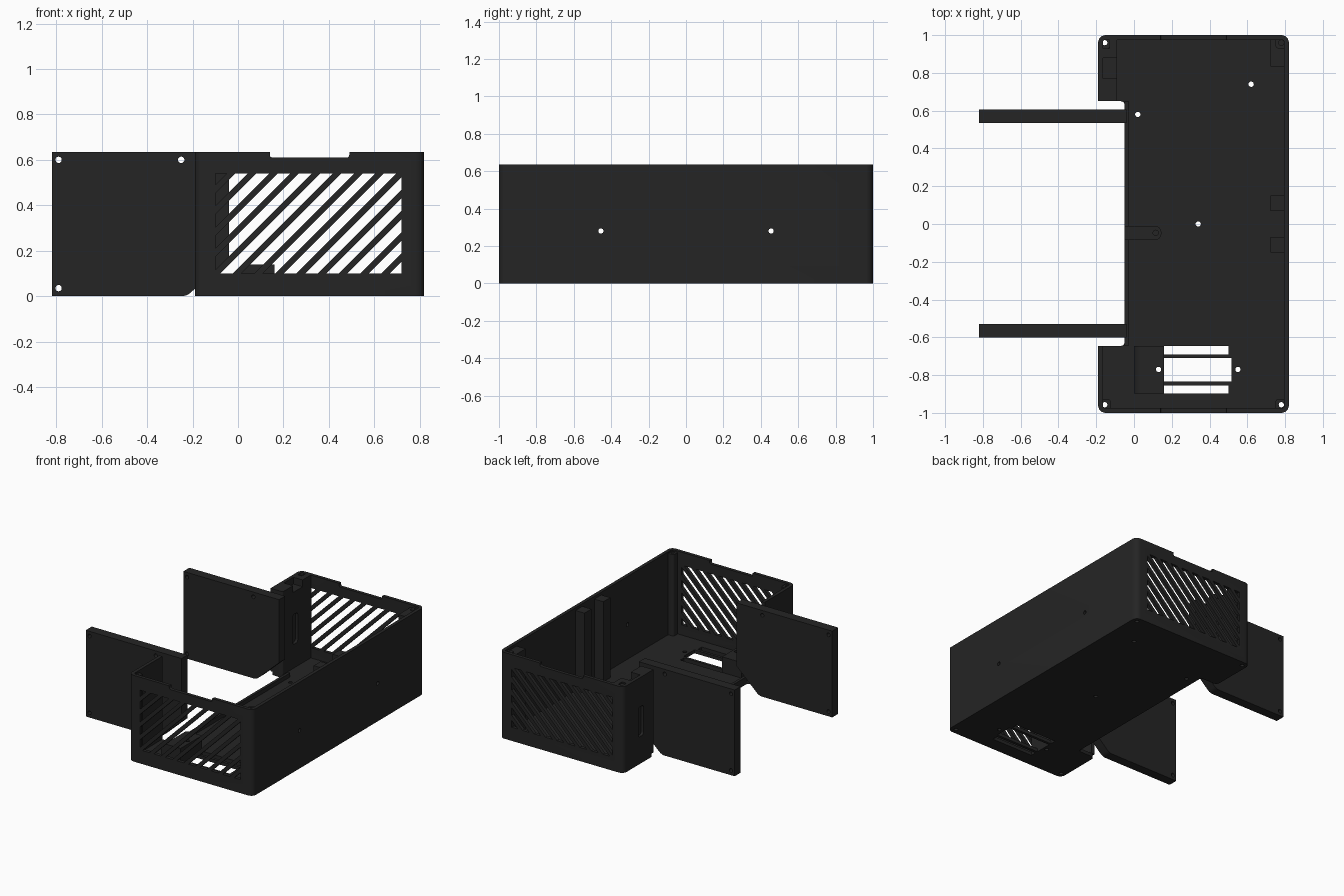
import bpy, bmesh, math
from mathutils import Vector

if "Cube" in bpy.data.objects:
    bpy.data.objects.remove(bpy.data.objects["Cube"])

mat = bpy.data.materials.new("charcoal_plastic")
mat.diffuse_color = (0.018, 0.018, 0.018, 1)
mat.use_nodes = True
mat.node_tree.nodes["Principled BSDF"].inputs["Base Color"].default_value = mat.diffuse_color

AXES = {'x': lambda a, b, c: (c, a, b),
        'y': lambda a, b, c: (a, c, b),
        'z': lambda a, b, c: (a, b, c)}


def prism(name, polys, axis, lo, hi):
    """Extrude one or more 2D polygons along an axis."""
    bm = bmesh.new()
    place = AXES[axis]
    for pts in polys:
        n = len(pts)
        low = [bm.verts.new(place(p[0], p[1], lo)) for p in pts]
        top = [bm.verts.new(place(p[0], p[1], hi)) for p in pts]
        bm.faces.new(low)
        bm.faces.new(top[::-1])
        for i in range(n):
            bm.faces.new((low[i], top[i], top[(i + 1) % n], low[(i + 1) % n]))
    bmesh.ops.recalc_face_normals(bm, faces=bm.faces)
    me = bpy.data.meshes.new(name)
    bm.to_mesh(me)
    bm.free()
    me.materials.append(mat)
    ob = bpy.data.objects.new(name, me)
    bpy.context.collection.objects.link(ob)
    return ob


def rounded(corners, seg=6):
    """Fillet the corners of a polygon given as (u, v, radius)."""
    out = []
    for i, (x, y, r) in enumerate(corners):
        p = Vector((x, y))
        if r == 0:
            out.append(p)
            continue
        a = (Vector(corners[i - 1][:2]) - p).normalized()
        b = (Vector(corners[(i + 1) % len(corners)][:2]) - p).normalized()
        half = a.angle(b) / 2
        centre = p + (a + b).normalized() * (r / math.sin(half))
        s = p + a * (r / math.tan(half)) - centre
        e = p + b * (r / math.tan(half)) - centre
        ang = s.angle_signed(e)      # clockwise positive
        for k in range(seg + 1):
            t = -ang * k / seg
            c, d = math.cos(t), math.sin(t)
            out.append(centre + Vector((s.x * c - s.y * d, s.x * d + s.y * c)))
    return out


def rect(u0, u1, v0, v1, r=0):
    return rounded([(u0, v0, r), (u1, v0, r), (u1, v1, r), (u0, v1, r)])


def circle(u, v, r=0.014, n=20):
    return [(u + r * math.cos(2 * math.pi * i / n), v + r * math.sin(2 * math.pi * i / n))
            for i in range(n)]


def cut(ob, polys, axis, lo, hi):
    """Subtract prisms from a part and discard the cutter."""
    cutter = prism("cutter", polys, axis, lo, hi)
    cutter.hide_render = True
    m = ob.modifiers.new("cut", 'BOOLEAN')
    m.operation, m.solver, m.object = 'DIFFERENCE', 'EXACT', cutter
    bpy.context.view_layer.objects.active = ob
    bpy.ops.object.modifier_apply(modifier=m.name)
    bpy.data.objects.remove(cutter)


def clip(pts, axis, limit, sign):
    """Keep the part of a polygon where sign * (coord - limit) >= 0."""
    out = []
    for i, p in enumerate(pts):
        q = pts[(i + 1) % len(pts)]
        dp, dq = sign * (p[axis] - limit), sign * (q[axis] - limit)
        if dp >= 0:
            out.append(p)
        if dp * dq < 0:
            t = dp / (dp - dq)
            out.append((p[0] + (q[0] - p[0]) * t, p[1] + (q[1] - p[1]) * t))
    return out


L, R, H, T, FL = -0.19, 0.82, 0.635, 0.025, 0.025
CORNERS = [(-0.155, -0.957), (0.78, -0.957), (-0.155, 0.96), (0.78, 0.96)]

# Floor with the recessed left side, vent opening and screw holes
floor = prism("floor", [rounded([
    (L, -1, .04), (R, -1, .04), (R, 1, .04), (L, 1, .04), (L, .65, .03), (-.05, .65, .02),
    (-.05, -.645, .02), (L, -.645, .03)])], 'z', 0, FL)
cut(floor, [rect(.16, .50, -.69, -.647), rect(.16, .515, -.833, -.71),
            rect(.16, .50, -.897, -.854)], 'z', -.1, .1)
cut(floor, [circle(x, y) for x, y in CORNERS + [(.02, .58), (.62, .74), (.34, 0),
                                               (.13, -.77), (.55, -.77)]], 'z', -.1, .1)

# Outer wall wrapping around front, right and back
wall = prism("outer_wall", [rounded([
    (L, -.645, 0), (L, -1, .04), (R, -1, .04), (R, 1, .04), (L, 1, .04), (L, .65, 0),
    (L + T, .65, 0), (L + T, 1 - T, .015), (R - T, 1 - T, .015), (R - T, -1 + T, .015),
    (L + T, -1 + T, .015), (L + T, -.645, 0)])], 'z', FL, H)

# Diagonal vent slots through front and back
slots = []
for i in range(-6, 10):
    s = -.085 + i * .0935
    p = [(s, 0), (s + .056, 0), (s + .756, .7), (s + .7, .7)]
    for axis, limit, sign in ((0, -.1, 1), (0, .72, -1), (1, .1, 1), (1, .54, -1)):
        p = clip(p, axis, limit, sign) if p else p
    if len(p) > 2:
        slots.append(p)
cut(wall, slots, 'y', -1.1, 1.1)

# Finger notches on the rims and holes in the right wall
cut(wall, [rounded([(.14, .7, 0), (.14, .61, .012), (.49, .61, .012), (.49, .7, 0)])],
    'y', -1.1, 1.1)
cut(wall, [circle(-.455, .28), circle(.455, .28)], 'x', .7, .9)

# Corner screw bosses
for x, y in CORNERS:
    sx, sy = (1 if x > 0 else -1), (1 if y > 0 else -1)
    x0, y0 = (R if sx > 0 else L) - sx * .015, sy * .985
    x1, y1 = x - sx * .03, y - sy * .03
    boss = prism("corner_boss", [rect(min(x0, x1), max(x0, x1), min(y0, y1), max(y0, y1), .012)],
                 'z', FL, H - .01)
    cut(boss, [circle(x, y)], 'z', -.1, .8)

# Latch tower at the back left, with stepped top and slot recesses
tower = prism("latch_tower", [rounded([
    (L, .65, .03), (-.09, .65, .01), (-.09, .985, 0), (-.13, .985, 0), (-.13, .93, 0),
    (L, .93, 0)])], 'z', FL, H)
cut(tower, [rect(.77, .88, H - .05, .8)], 'x', -.17, 0)
for lo, hi in ((-.3, L + .02), (-.11, 0)):
    slot = [rect(.765, .825, .2, .42, .02)]
    cut(tower, slot, 'x', lo, hi)
    if lo < L:
        cut(wall, slot, 'x', lo, hi)

# Side plates with a chamfered lower corner and screw holes
for name, y0, y1 in (("front_side_plate", -.6, -.53), ("back_side_plate", .535, .605)):
    plate = prism(name, [rounded([(-.82, 0, 0), (-.225, 0, .06), (-.04, .17, 0),
                                  (-.04, H, 0), (-.82, H, 0)])], 'y', y0, y1)
    cut(plate, [circle(-.79, .6), circle(-.79, .035), circle(-.25, .6)], 'y', -1, 1)

# Low curb along the open side
prism("curb", [rect(-.05, -.03, -.645, .65)], 'z', FL, .055)

# Board guide posts on the right wall
for y0, y1 in ((-.15, -.07), (.07, .15), (.835, .98)):
    prism("guide_post", [rect(.722, R - .02, y0, y1)], 'z', FL, H - .02)

# Rounded support arm on the floor
arm = prism("support_arm", [rounded([(-.05, -.085, 0), (.145, -.085, .035),
                                     (.145, -.01, .035), (-.05, -.01, 0)])], 'z', FL, .07)
cut(arm, [circle(.115, -.047)], 'z', .05, .2)

# Raised bracket beside the floor vent
bracket = prism("vent_bracket", [rounded([(0, FL, 0), (.16, FL, 0), (.16, .14, 0),
                                          (.0, .14, .05)])], 'y', -.897, -.647)
cut(bracket, [circle(.13, -.77)], 'z', -.1, .3)

# Smooth the rounded corners, keep hard edges
for ob in list(bpy.context.scene.objects):
    bpy.ops.object.select_all(action='DESELECT')
    ob.select_set(True)
    bpy.context.view_layer.objects.active = ob
    bpy.ops.object.shade_smooth_by_angle(angle=math.radians(30))
